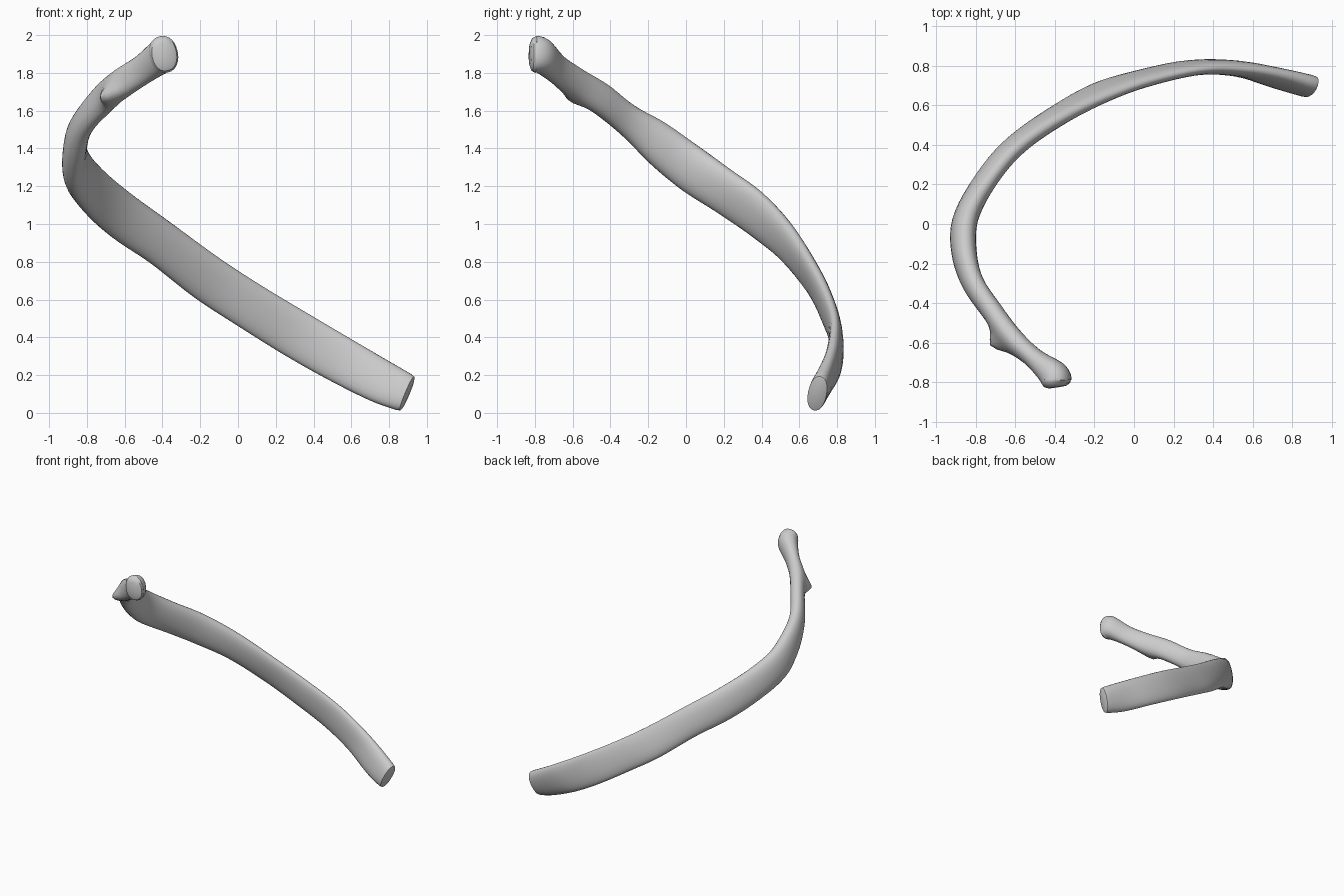
import bpy, bmesh, math
from mathutils import Vector

if "Cube" in bpy.data.objects:
    bpy.data.objects.remove(bpy.data.objects["Cube"])

# Stations along the bone: upper edge xyz, lower edge xyz, half thickness
STATIONS = [
    (.935, .715, .195, .855, .675, .01, .052),
    (.78, .755, .285, .70, .715, .065, .046),
    (.60, .78, .39, .47, .79, .18, .041),
    (.38, .785, .52, .24, .80, .31, .037),
    (.13, .735, .67, 0, .75, .46, .04),
    (-.10, .655, .82, -.23, .68, .61, .043),
    (-.36, .535, 1.01, -.46, .535, .79, .048),
    (-.58, .39, 1.17, -.66, .37, .925, .052),
    (-.73, .22, 1.295, -.80, .18, 1.055, .055),
    (-.83, .06, 1.415, -.88, -.02, 1.18, .062),
    (-.85, -.11, 1.535, -.87, -.18, 1.31, .062),
    (-.81, -.27, 1.625, -.82, -.33, 1.46, .054),
    (-.725, -.42, 1.74, -.70, -.48, 1.585, .054),
    (-.62, -.56, 1.825, -.62, -.60, 1.655, .058),
    (-.53, -.66, 1.89, -.48, -.70, 1.745, .052),
    (-.43, -.75, 1.98, -.385, -.775, 1.80, .075),
    (-.41, -.80, 1.995, -.375, -.80, 1.80, .075),
]
SIDES, STEPS = 24, 5


def spline(i, t):
    """Catmull-Rom blend of all station values."""
    n = len(STATIONS) - 1
    a, b, c, d = (STATIONS[min(max(i + k, 0), n)] for k in (-1, 0, 1, 2))
    return [.5 * (2*q + (r-p)*t + (2*p - 5*q + 4*r - s)*t*t + (3*q - p - 3*r + s)*t**3)
            for p, q, r, s in zip(a, b, c, d)]


rows = [spline(i, k / STEPS) for i in range(len(STATIONS) - 1) for k in range(STEPS)]
rows.append(list(STATIONS[-1]))
mids = [(Vector(r[:3]) + Vector(r[3:6])) / 2 for r in rows]

# Bone shaft: flattened oval sections, with a knob on the outside near the head
KNOB, PUSH = Vector((-.68, -.61, 1.67)), Vector((-.055, -.02, -.01))
bm = bmesh.new()
rings = []


def add_ring(i, scale=1, shift=0):
    r = rows[i]
    major = (Vector(r[:3]) - Vector(r[3:6])) / 2
    tangent = (mids[min(i + 1, len(mids) - 1)] - mids[max(i - 1, 0)]).normalized()
    minor = major.cross(tangent).normalized() * r[6]
    ring = []
    for k in range(SIDES):
        a = 2 * math.pi * k / SIDES
        c, s = math.cos(a), math.sin(a)
        p = mids[i] + tangent * shift + scale * (
            major * math.copysign(abs(c) ** .9, c) + minor * math.copysign(abs(s) ** .9, s))
        p += PUSH * math.exp(-((p - KNOB).length / .06) ** 2)
        ring.append(bm.verts.new(p))
    rings.append(ring)


last = len(rows) - 1
add_ring(0, .85, .008)
for i in range(len(rows)):
    add_ring(i, .96 if i in (0, last) else 1)
add_ring(last, .88, .015)
add_ring(last, .6, .026)

for a, b in zip(rings, rings[1:]):
    for k in range(SIDES):
        j = (k + 1) % SIDES
        bm.faces.new((a[k], a[j], b[j], b[k]))
bm.faces.new(rings[0])
bm.faces.new(rings[-1])
# The first cap ring sits beyond the front end of the bone
for v in rings[0]:
    v.co += (mids[0] - mids[1]).normalized() * .012
bmesh.ops.recalc_face_normals(bm, faces=bm.faces)

mesh = bpy.data.meshes.new("rib_bone")
bm.to_mesh(mesh)
bm.free()
bone = bpy.data.objects.new("rib_bone", mesh)
bpy.context.collection.objects.link(bone)
bpy.context.view_layer.objects.active = bone
bone.select_set(True)
bpy.ops.object.shade_smooth_by_angle(angle=math.radians(40))
